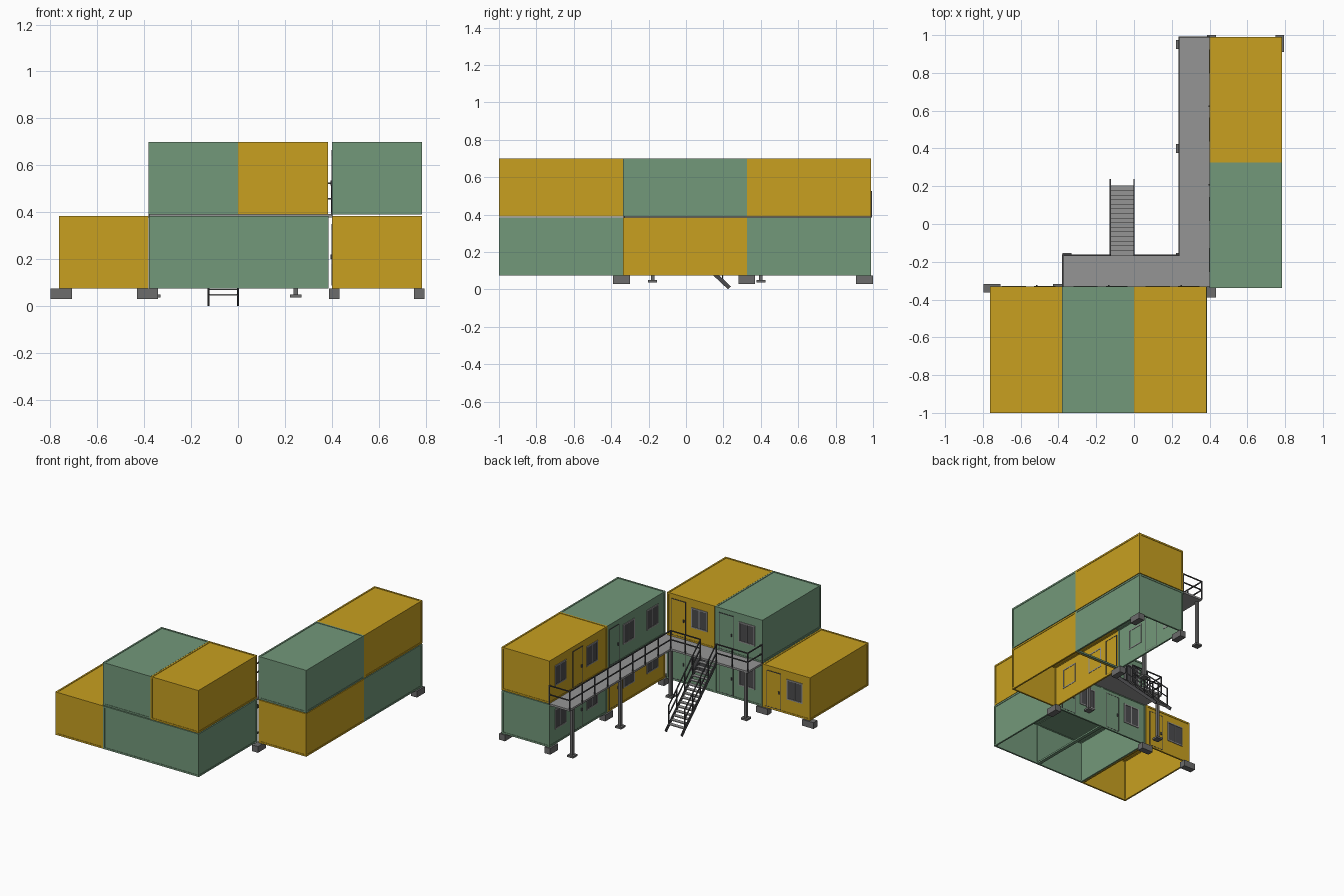
import bpy, bmesh
from mathutils import Matrix, Vector

if "Cube" in bpy.data.objects:
    bpy.data.objects.remove(bpy.data.objects["Cube"])


def material(name, r, g, b):
    m = bpy.data.materials.new(name)
    m.diffuse_color = (r, g, b, 1)
    m.use_nodes = True
    m.node_tree.nodes["Principled BSDF"].inputs["Base Color"].default_value = m.diffuse_color
    return m


YELLOW = material("yellow_paint", 0.578, 0.352, 0.0144)
GREEN = material("green_paint", 0.171, 0.314, 0.195)
DARK = material("dark_metal", 0.07, 0.07, 0.075)
GREY = material("deck_grey", 0.30, 0.30, 0.30)
CONCRETE = material("concrete", 0.15, 0.15, 0.15)


class Part:
    """Collects boxes and bars into one named object."""
    def __init__(self, name, mat):
        self.name, self.mat, self.bm = name, mat, bmesh.new()

    def box(self, x0, x1, y0, y1, z0, z1):
        c = Vector((x0 + x1, y0 + y1, z0 + z1)) / 2
        size = (abs(x1 - x0), abs(y1 - y0), abs(z1 - z0), 1)
        bmesh.ops.create_cube(self.bm, size=1, matrix=Matrix.Translation(c) @ Matrix.Diagonal(size))

    def bar(self, p, q, w=0.007, h=0.007):
        p, q = Vector(p), Vector(q)
        d = q - p
        y = d.normalized()
        x = Vector((1, 0, 0)) if abs(y.x) < 0.9 else Vector((0, 1, 0))
        x = (x - y * x.dot(y)).normalized()
        rot = Matrix((x, y, x.cross(y))).transposed().to_4x4()
        m = Matrix.Translation((p + q) / 2) @ rot @ Matrix.Diagonal((w, d.length, h, 1))
        bmesh.ops.create_cube(self.bm, size=1, matrix=m)

    def done(self):
        me = bpy.data.meshes.new(self.name)
        self.bm.to_mesh(me)
        self.bm.free()
        me.materials.append(self.mat)
        ob = bpy.data.objects.new(self.name, me)
        bpy.context.collection.objects.link(ob)
        return ob


def container(name, mat, x0, x1, y0, y1, z0, walls):
    """Open-bottomed cabin: recessed wall panels and roof inside an edge frame."""
    z1, r, t, f = z0 + 0.31, 0.003, 0.005, 0.012
    p = Part(name, mat)
    p.box(x0 + r, x1 - r, y0 + r, y1 - r, z1 - r - t, z1 - r)
    panels = {'w': (x0 + r, x0 + r + t, y0 + r, y1 - r), 'e': (x1 - r - t, x1 - r, y0 + r, y1 - r),
              's': (x0 + r, x1 - r, y0 + r, y0 + r + t), 'n': (x0 + r, x1 - r, y1 - r - t, y1 - r)}
    for w in walls:
        p.box(*panels[w], z0, z1 - r)
    for a, b in ((x0, x0 + f), (x1 - f, x1)):
        for c, d in ((y0, y0 + f), (y1 - f, y1)):
            p.box(a, b, c, d, z0, z1)
    for c, d in ((z0, z0 + f), (z1 - f, z1)):
        for a, b in ((x0, x0 + f), (x1 - f, x1)):
            p.box(a, b, y0 + f, y1 - f, c, d)
        for a, b in ((y0, y0 + f), (y1 - f, y1)):
            p.box(x0 + f, x1 - f, a, b, c, d)
    p.done()


LOW, HIGH = 0.075, 0.39
YA, YB, YC, YD = -1.0, -0.33, 0.325, 0.99
XL, XR = 0.40, 0.783
container("front_lower_cabin_left", YELLOW, -0.762, -0.381, YA, YB, LOW, 'wesn')
container("front_lower_cabin_middle", GREEN, -0.379, 0.003, YA, YB, LOW, 'wsn')
container("front_lower_cabin_right", GREEN, 0.003, 0.386, YA, YB, LOW, 'esn')
container("front_upper_cabin_left", GREEN, -0.381, 0.0, YA, YB, HIGH, 'wsn')
container("front_upper_cabin_right", YELLOW, 0.001, 0.383, YA, YB, HIGH, 'esn')
container("side_lower_cabin_near", YELLOW, XL, XR, -0.338, YC, LOW, 'wes')
container("side_lower_cabin_far", GREEN, XL, XR, YC, YD, LOW, 'wen')
container("side_upper_cabin_near", GREEN, XL, XR, -0.338, YC, HIGH, 'wes')
container("side_upper_cabin_far", YELLOW, XL, XR, YC, YD, HIGH, 'wen')


def face_box(part, side, u0, u1, d0, d1, z0, z1):
    """Box on a cabin wall; d is distance outward from the wall face."""
    if side == 'n':
        part.box(u0, u1, YB - 0.003 + d0, YB - 0.003 + d1, z0, z1)
    else:
        part.box(XL + 0.003 - d1, XL + 0.003 - d0, u0, u1, z0, z1)


def frame(part, side, u0, u1, z0, z1, w, d):
    for a, b in ((u0, u0 + w), (u1 - w, u1)):
        face_box(part, side, a, b, -0.007, d, z0, z1)
    for a, b in ((z0, z0 + w), (z1 - w, z1)):
        face_box(part, side, u0 + w, u1 - w, -0.007, d, a, b)


def window(side, u, base):
    z0, z1, h = base + 0.105, base + 0.25, 0.064
    g = Part("window_frame", GREY)
    frame(g, side, u - h, u + h, z0, z1, 0.008, 0.005)
    face_box(g, side, u - 0.003, u + 0.003, -0.004, 0.004, z0, z1)
    g.done()
    g = Part("window_glass", DARK)
    face_box(g, side, u - h + 0.008, u + h - 0.008, -0.003, 0.002, z0 + 0.008, z1 - 0.008)
    g.done()


def door(side, u, base, mat):
    z0, z1, h = base + 0.012, base + 0.275, 0.057
    g = Part("door_frame", DARK)
    frame(g, side, u - h, u + h, z0, z1, 0.004, 0.004)
    face_box(g, side, u - 0.046, u - 0.038, 0.003, 0.009, base + 0.125, base + 0.145)
    g.done()
    g = Part("door_leaf", mat)
    face_box(g, side, u - h + 0.004, u + h - 0.004, -0.005, 0.003, z0 + 0.004, z1 - 0.004)
    g.done()


# doors and windows of the front block (facing the yard)
for x, base, mat in ((-0.762, LOW, YELLOW), (-0.38, LOW, GREEN), (0.003, LOW, GREEN),
                     (-0.381, HIGH, GREEN), (0.001, HIGH, YELLOW)):
    door('n', x + 0.29, base, mat)
    window('n', x + 0.125, base)
# doors and windows of the side block
for base, near, far in ((LOW, YELLOW, GREEN), (HIGH, GREEN, YELLOW)):
    door('w', 0.25, base, near)
    door('w', 0.665, base, far)
    for y in (-0.19, 0.08, 0.50, 0.86):
        window('w', y, base)

# L-shaped walkway
WX, WY = 0.238, -0.165
deck = Part("walkway_deck", GREY)
deck.box(-0.381, XL, YB, WY, 0.378, 0.392)
deck.box(WX, XL, WY, YD, 0.378, 0.392)
deck.done()

# walkway railing: posts plus two rails along each run
rail = Part("walkway_railing", DARK)
runs = [((-0.378, YB), (-0.378, WY), 1), ((-0.378, WY), (-0.128, WY), 2), ((0.002, WY), (WX, WY), 2),
        ((WX, WY), (WX, YD), 8), ((WX, YD), (XL, YD), 1)]
for a, b, n in runs:
    a, b = Vector(a), Vector(b)
    for z in (0.458, 0.523):
        rail.bar((*a, z), (*b, z))
    for i in range(n + 1):
        c = a.lerp(b, i / n)
        rail.bar((*c, 0.385), (*c, 0.526))
rail.done()

# walkway support posts with foot plates
posts = Part("walkway_posts", CONCRETE)
for x, y in ((0.246, 0.95), (0.246, 0.40), (0.246, -0.178), (-0.355, -0.178)):
    posts.box(x - 0.01, x + 0.01, y - 0.01, y + 0.01, 0.045, 0.378)
    posts.box(x - 0.024, x + 0.024, y - 0.024, y + 0.024, 0.036, 0.05)
posts.done()

# stair treads, stringers and handrails
SX = (-0.126, 0.0)
treads = Part("stair_treads", GREY)
N = 15
for i in range(N):
    y, z = WY + 0.365 * i / N, 0.365 - 0.32 * i / (N - 1)
    treads.box(*SX, y, y + 0.027, z, z + 0.006)
treads.done()
side = Part("stair_stringers", DARK)
hand = Part("stair_handrails", DARK)
for x in SX:
    side.bar((x, WY, 0.382), (x, 0.232, 0.009), 0.007, 0.022)
    for h in (0.07, 0.135):
        hand.bar((x, WY, 0.386 + h), (x, 0.195, 0.049 + h))
    for i in range(5):
        t = i / 4
        y, z = WY + 0.36 * t, 0.386 - 0.337 * t
        hand.bar((x, y, z - 0.005), (x, y, z + 0.137))
side.done()
hand.done()

# footing blocks
feet = Part("footing_blocks", CONCRETE)
for x, y, w, d in ((-0.753, -0.34, 0.09, 0.045), (-0.385, -0.34, 0.09, 0.045), (0.41, -0.345, 0.046, 0.09),
                   (0.41, YC, 0.046, 0.09), (0.41, 0.955, 0.046, 0.09), (0.772, 0.955, 0.046, 0.09)):
    feet.box(x - w / 2, x + w / 2, y - d / 2, y + d / 2, 0.03, LOW)
feet.done()
